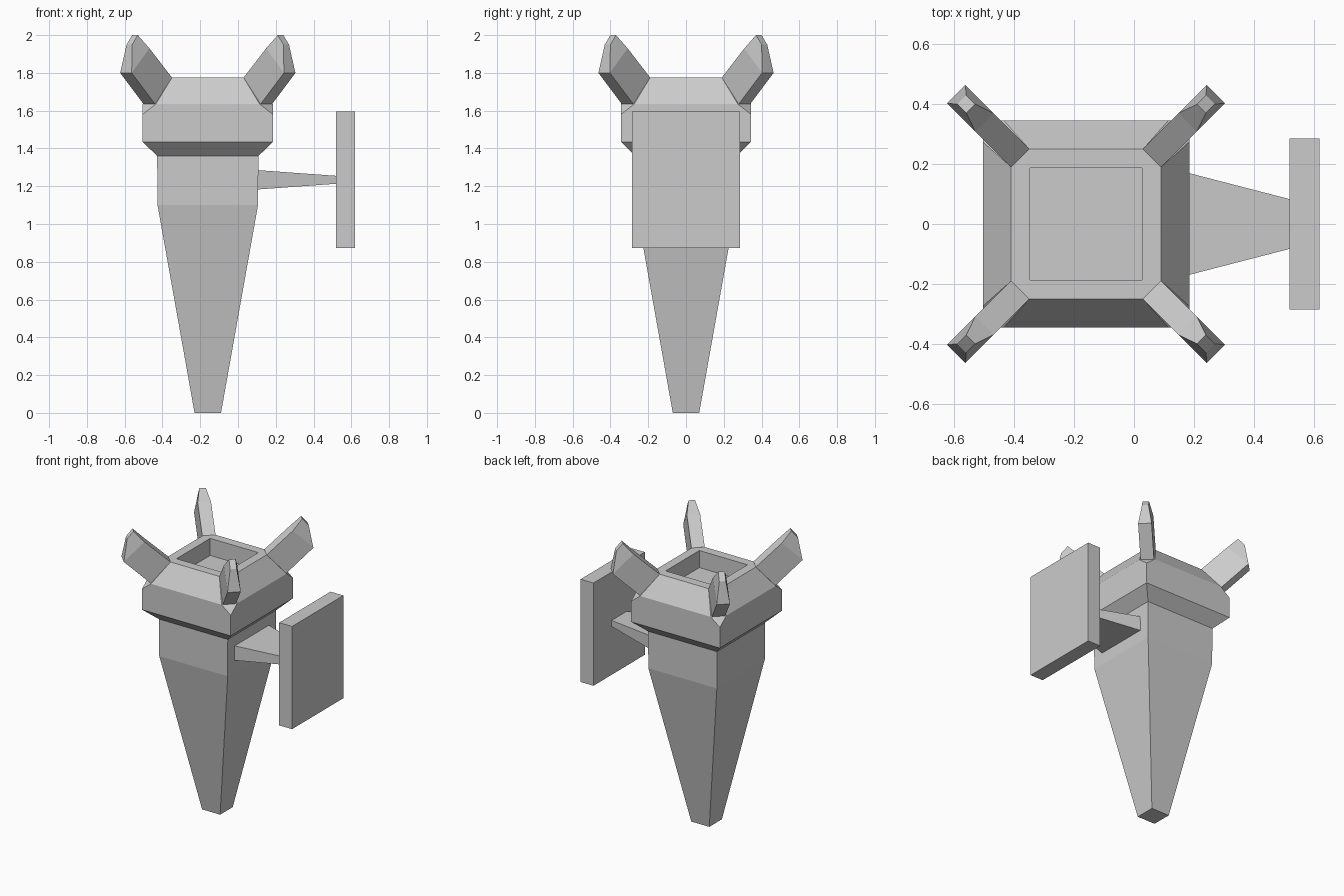
import bpy, bmesh
from math import pi, sqrt
from mathutils import Matrix, Vector

if "Cube" in bpy.data.objects:
    bpy.data.objects.remove(bpy.data.objects["Cube"])

CX = -0.16  # centre line of the body


def new_object(name, bm):
    bmesh.ops.recalc_face_normals(bm, faces=bm.faces)
    mesh = bpy.data.meshes.new(name)
    bm.to_mesh(mesh)
    bm.free()
    obj = bpy.data.objects.new(name, mesh)
    bpy.context.collection.objects.link(obj)
    return obj


def loft(rings, cap_start=True, cap_end=True):
    """Join a series of four-point rings with flat faces."""
    bm = bmesh.new()
    loops = [[bm.verts.new(p) for p in ring] for ring in rings]
    for a, b in zip(loops, loops[1:]):
        for i in range(4):
            j = (i + 1) % 4
            bm.faces.new((a[i], a[j], b[j], b[i]))
    if cap_start:
        bm.faces.new(loops[0][::-1])
    if cap_end:
        bm.faces.new(loops[-1])
    bmesh.ops.recalc_face_normals(bm, faces=bm.faces)
    return bm


def square(h, z):
    return [(-h, -h, z), (h, -h, z), (h, h, z), (-h, h, z)]


# Tapered body, flared collar, rim and recess: (half width, height)
profile = [(0.07, 0), (0.266, 1.10), (0.268, 1.36), (0.345, 1.435),
           (0.345, 1.635), (0.25, 1.775), (0.187, 1.775), (0.187, 1.655)]
body = loft([square(h, z) for h, z in profile])

# Sloped cuts across the four collar corners
for k in range(4):
    rot = Matrix.Rotation(pi / 4 + k * pi / 2, 3, 'Z')
    cut = bmesh.ops.bisect_plane(
        body, geom=body.verts[:] + body.edges[:] + body.faces[:],
        plane_co=rot @ Vector((0.345 * sqrt(2), 0, 1.58)),
        plane_no=rot @ Vector((0.195, 0, 0.177)), clear_outer=True)
    edges = [e for e in cut['geom_cut'] if isinstance(e, bmesh.types.BMEdge)]
    bmesh.ops.holes_fill(body, edges=edges, sides=0)
new_object("body", body).location.x = CX


# Corner prongs: inner (radius, z), outer (radius, z), half width
sections = [((0.311, 1.775), (0.438, 1.635), 0.043),
            ((0.48, 1.93), (0.613, 1.80), 0.043),
            ((0.545, 2.0), (0.587, 1.95), 0.021)]
for k in range(4):
    rings = [[(r0, -w, z0), (r1, -w, z1), (r1, w, z1), (r0, w, z0)]
             for (r0, z0), (r1, z1), w in sections]
    prong = new_object(f"prong_{k + 1}", loft(rings, cap_start=False))
    prong.location.x = CX
    prong.rotation_euler.z = pi / 4 + k * pi / 2


# Side arm and flat panel, lofted along x
def upright(x, hy, z0, z1):
    return [(x, -hy, z0), (x, hy, z0), (x, hy, z1), (x, -hy, z1)]


new_object("side_arm", loft([upright(0.106, 0.19, 1.183, 1.285),
                             upright(0.52, 0.083, 1.213, 1.255)]))
new_object("side_panel", loft([upright(0.52, 0.285, 0.873, 1.595),
                               upright(0.62, 0.285, 0.873, 1.595)]))
